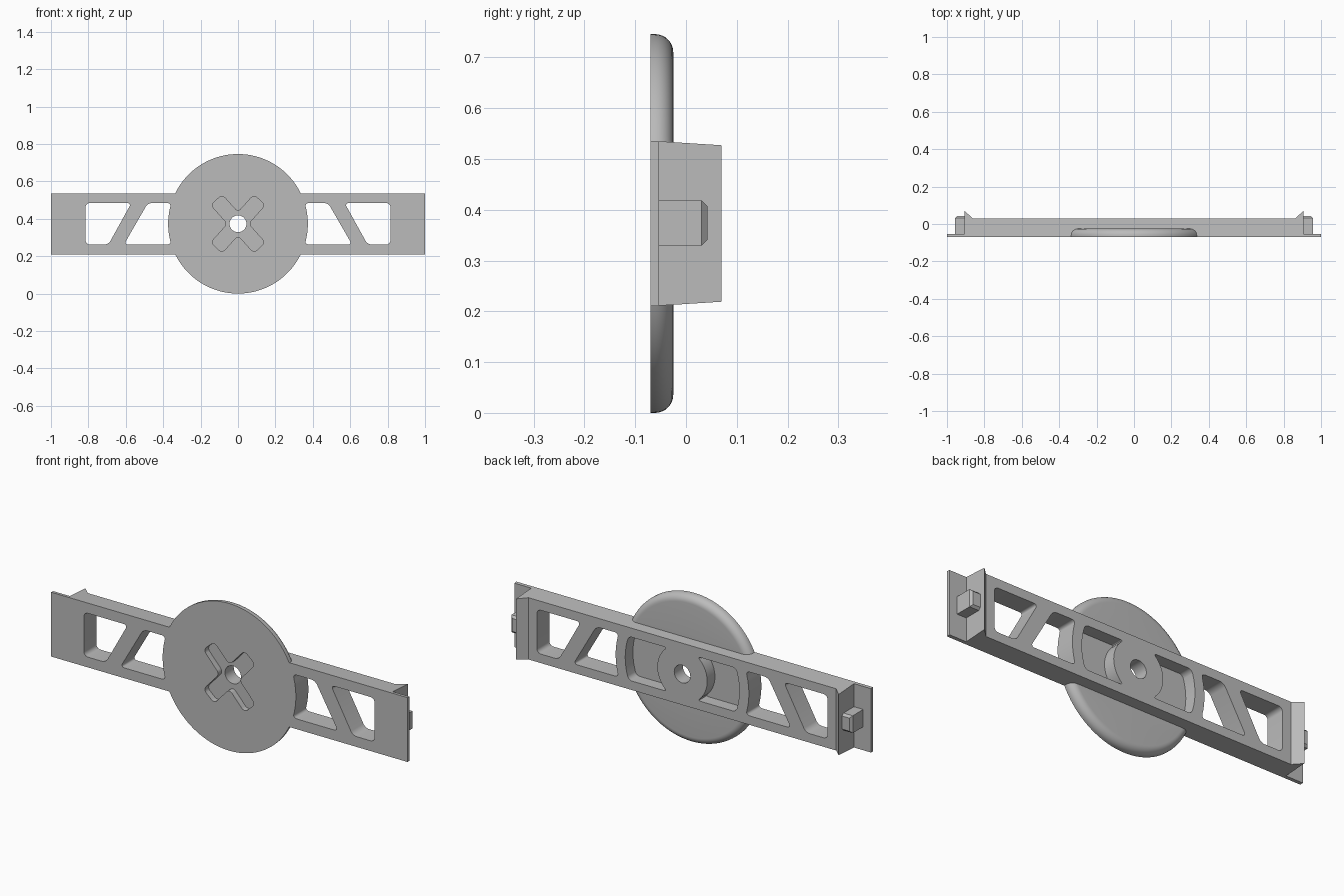
import bpy
import bmesh
from math import sin, cos, pi, radians, sqrt
from mathutils import Matrix, Vector

cube = bpy.data.objects.get("Cube")
if cube:
    bpy.data.objects.remove(cube, do_unlink=True)

grey = bpy.data.materials.new("plain grey")
grey.use_nodes = True
grey.diffuse_color = (0.5, 0.5, 0.5, 1)
grey.node_tree.nodes["Principled BSDF"].inputs["Base Color"].default_value = (0.5, 0.5, 0.5, 1)

MID = 0.373          # height of the hub axis, also the disc radius
FRONT, BACK = -0.07, 0.03


def make_object(name, bm):
    bmesh.ops.recalc_face_normals(bm, faces=bm.faces)
    mesh = bpy.data.meshes.new(name)
    bm.to_mesh(mesh)
    bm.free()
    mesh.materials.append(grey)
    ob = bpy.data.objects.new(name, mesh)
    bpy.context.collection.objects.link(ob)
    return ob


def combine(target, tool, operation):
    """Apply a boolean and remove the tool object."""
    mod = target.modifiers.new(operation, 'BOOLEAN')
    mod.operation, mod.solver, mod.object = operation, 'EXACT', tool
    bpy.context.view_layer.objects.active = target
    bpy.ops.object.modifier_apply(modifier=mod.name)
    bpy.data.objects.remove(tool, do_unlink=True)


def smooth(ob):
    bpy.ops.object.select_all(action='DESELECT')
    ob.select_set(True)
    bpy.context.view_layer.objects.active = ob
    bpy.ops.object.shade_smooth_by_angle(angle=radians(30))


def prism(name, outline, y0, y1, radius=0.0):
    """Extrude an outline (x, z from the hub) along y, rounding its sharp corners."""
    bm = bmesh.new()
    face = bm.faces.new([bm.verts.new((x, y0, MID + z)) for x, z in outline])
    ext = bmesh.ops.extrude_face_region(bm, geom=[face])["geom"]
    bmesh.ops.translate(bm, vec=(0, y1 - y0, 0),
                        verts=[v for v in ext if isinstance(v, bmesh.types.BMVert)])
    bmesh.ops.recalc_face_normals(bm, faces=bm.faces)
    if radius:
        corners = [e for e in bm.edges
                   if abs(e.verts[0].co.y - e.verts[1].co.y) > 0.001
                   and e.calc_face_angle(0) > 0.5]
        bmesh.ops.bevel(bm, geom=corners, offset=radius, segments=6,
                        profile=0.5, affect='EDGES')
    return make_object(name, bm)


def arc(r, half_height, steps=12):
    """Points of a circle about the hub, from bottom to top, on the +x side."""
    zs = [half_height * (2 * i / steps - 1) for i in range(steps + 1)]
    return [(sqrt(r * r - z * z), z) for z in zs]


# Crossbar with end flanges and hooked lips, slightly narrower towards the back
side = [(1, FRONT), (1, -0.053), (0.905, -0.053), (0.905, 0.07), (0.863, BACK)]
plan = side + [(-x, y) for x, y in reversed(side)]
bm = bmesh.new()
rings = []
for s in (-1, 1):
    rings.append([bm.verts.new((x, y, MID + s * (0.163 - 0.064 * (y - FRONT))))
                  for x, y in plan])
    bm.faces.new(rings[-1])
for i in range(len(plan)):
    j = (i + 1) % len(plan)
    bm.faces.new((rings[0][i], rings[0][j], rings[1][j], rings[1][i]))
bracket = make_object("crossbar_with_disc", bm)

# Round disc with a soft back edge
R, fillet = MID, 0.036
profile = [(0, FRONT), (R, FRONT)]
profile += [(R - fillet + fillet * cos(a), -0.025 - fillet + fillet * sin(a))
            for a in (i * pi / 16 for i in range(9))]
profile += [(0, -0.025)]
bm = bmesh.new()
verts = [bm.verts.new((x, y, MID)) for x, y in profile]
edges = [bm.edges.new(pair) for pair in zip(verts, verts[1:])]
bmesh.ops.spin(bm, geom=verts + edges, cent=(0, 0, MID), axis=(0, 1, 0),
               angle=2 * pi, steps=128, use_merge=False)
bmesh.ops.remove_doubles(bm, verts=bm.verts, dist=0.0001)
combine(bracket, make_object("disc", bm), 'UNION')

# Slanted windows and blind back pockets on both sides
H = 0.111
outer_window = [(0.815, -H), (0.815, H), (0.57, H), (0.693, -H)]
inner_window = arc(R + 0.0005, H) + [(0.482, H), (0.61, -H)]
pocket = arc(0.32, H) + arc(0.14, H)[::-1]
for s in (1, -1):
    for outline, depth, r in ((outer_window, -0.1, 0.022),
                              (inner_window, -0.1, 0.022),
                              (pocket, -0.032, 0.018)):
        cutter = prism("cutter", [(s * x, z) for x, z in outline], depth, 0.1, r)
        combine(bracket, cutter, 'DIFFERENCE')

# Cross-shaped recess in the front
w, reach = 0.041, 0.172
cross = []
for angle in (48, 132, 228, 312):
    a = radians(angle)
    d, n = Vector((cos(a), sin(a))), Vector((-sin(a), cos(a)))
    after = radians(90 * (round(angle / 90 - 0.5) + 1))
    # inner notch between this arm and the next
    notch = w / abs(sin(after - a))
    cross += [tuple(d * reach - n * w), tuple(d * reach + n * w),
              (notch * cos(after), notch * sin(after))]
combine(bracket, prism("cutter", cross, -0.1, -0.04, 0.022), 'DIFFERENCE')

# Hub hole
ring = [(0.045 * cos(i * pi / 24), 0.045 * sin(i * pi / 24)) for i in range(48)]
combine(bracket, prism("cutter", ring, -0.1, 0.1), 'DIFFERENCE')
smooth(bracket)

# Chamfered clip on each end
for s, name in ((1, "left_clip"), (-1, "right_clip")):
    bm = bmesh.new()
    bmesh.ops.create_cube(bm, size=1, matrix=Matrix.Translation((s * 0.924, -0.009, MID + 0.001))
                          @ Matrix.Diagonal((0.066, 0.102, 0.088, 1)))
    tip = [e for e in bm.edges if all(v.co.y > 0 for v in e.verts)]
    bmesh.ops.bevel(bm, geom=tip, offset=0.011, segments=1, affect='EDGES')
    make_object(name, bm)
